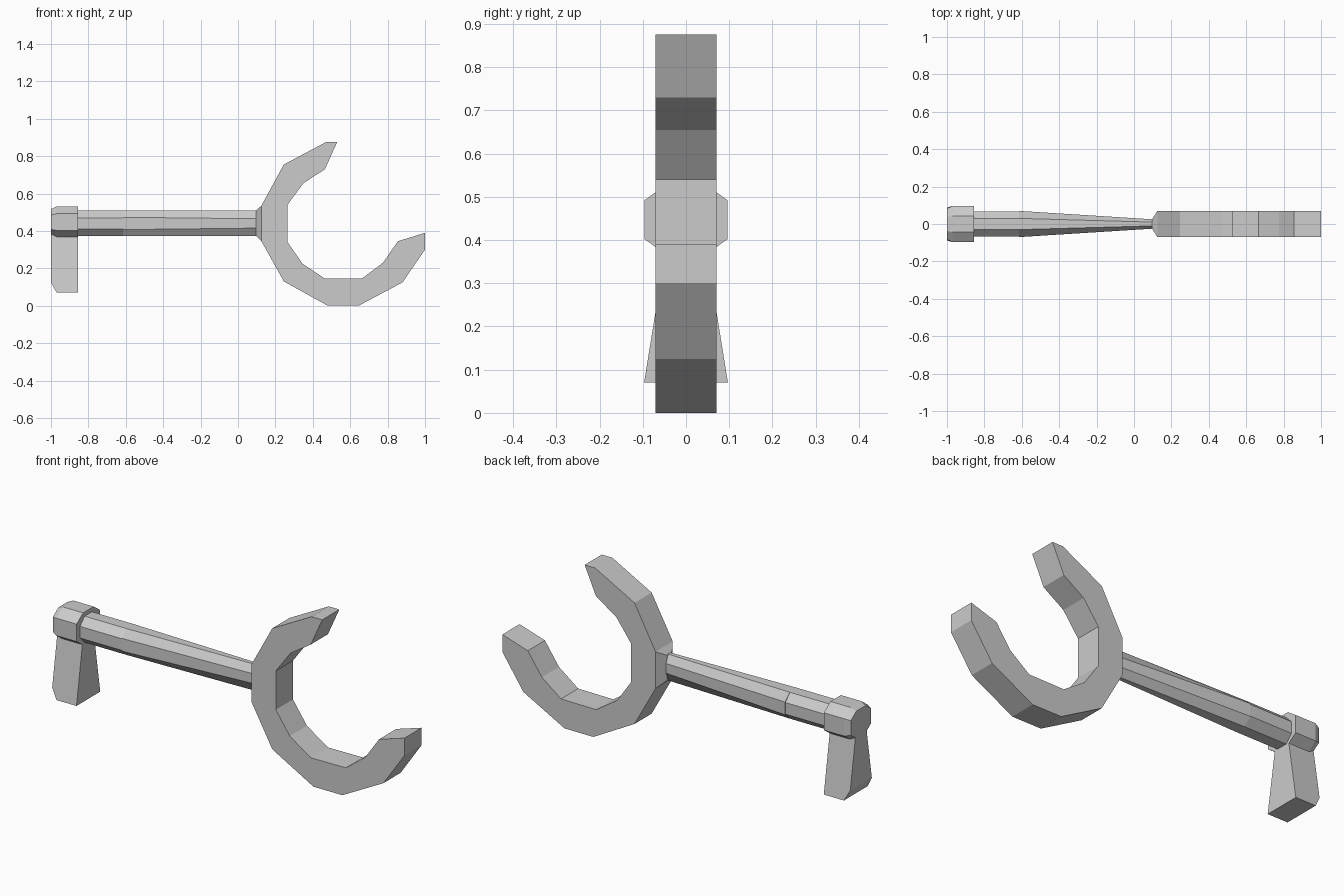
import bpy, bmesh

if "Cube" in bpy.data.objects:
    bpy.data.objects.remove(bpy.data.objects["Cube"])


def finish(name, bm):
    bmesh.ops.recalc_face_normals(bm, faces=bm.faces)
    me = bpy.data.meshes.new(name)
    bm.to_mesh(me)
    bm.free()
    ob = bpy.data.objects.new(name, me)
    bpy.context.collection.objects.link(ob)
    return ob


def loft(name, rings):
    """Skin a list of equal-length point rings and cap both ends."""
    bm = bmesh.new()
    vs = [[bm.verts.new(p) for p in r] for r in rings]
    n = len(vs[0])
    for a, b in zip(vs, vs[1:]):
        for i in range(n):
            j = (i + 1) % n
            bm.faces.new((a[i], a[j], b[j], b[i]))
    bm.faces.new(vs[0])
    bm.faces.new(vs[-1])
    return finish(name, bm)


def octagon(x, hy, hz, fy, fz, cz=0.44):
    """Octagon across x: half sizes hy, hz and half flats fy, fz."""
    pts = [(hy, fz), (fy, hz), (-fy, hz), (-hy, fz),
           (-hy, -fz), (-fy, -hz), (fy, -hz), (hy, -fz)]
    return [(x, y, cz + z) for y, z in pts]


# open-ended claw
claw = [(.47, .875), (.53, .875), (.465, .73), (.35, .655), (.265, .54),
        (.265, .34), (.345, .225), (.465, .145), (.665, .147), (.775, .23),
        (.855, .345), (1, .39), (1, .30), (.88, .125), (.645, 0), (.48, 0),
        (.245, .13), (.125, .345), (.125, .535), (.245, .755)]
loft("claw", [[(x, y, z) for x, z in claw] for y in (-.07, .07)])

# neck flaring into the claw
loft("neck", [[(x, -hy, .44 - hz), (x, hy, .44 - hz),
               (x, hy, .44 + hz), (x, -hy, .44 + hz)]
              for x, hy, hz in ((.095, .022, .066), (.125, .07, .095))])

# straight collar and tapering shaft
loft("collar", [octagon(x, .068, .068, .03, .03) for x in (-.87, -.615)])
loft("shaft", [octagon(-.615, .07, .068, .03, .033),
               octagon(.1, .025, .068, .010, .025)])

# chamfered end cap
loft("end_cap", [octagon(-1, .083, .07, .038, .038, .447),
                 octagon(-.97, .096, .083, .043, .045, .447),
                 octagon(-.855, .096, .083, .043, .045, .447)])

# flared grip hanging from the cap
grip = [(-1, .125, .088), (-.97, .07, .097), (-.855, .07, .097),
        (-.855, .41, .042), (-1, .41, .042)]
loft("grip", [[(x, s * hy, z) for x, z, hy in grip] for s in (-1, 1)])
